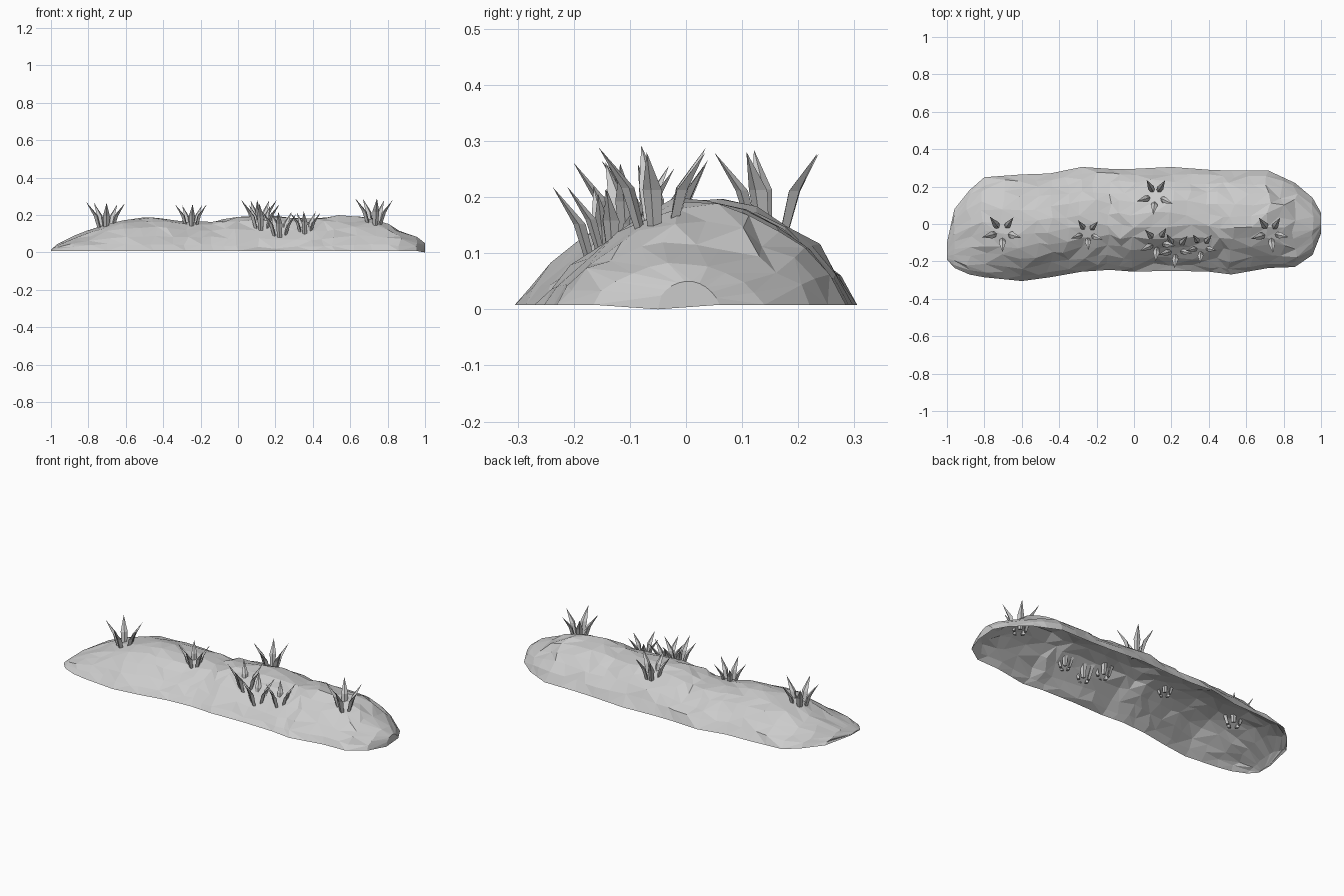
import bpy, bmesh, math, random
from mathutils import Vector

if "Cube" in bpy.data.objects:
    bpy.data.objects.remove(bpy.data.objects["Cube"])

random.seed(7)

# station along the mound: x, front edge y, back edge y, ridge height, front slope power
STATIONS = [
    (-1.0, -0.19, -0.10, 0.015, 0.8), (-0.96, -0.235, 0.08, 0.045, 0.8),
    (-0.88, -0.27, 0.18, 0.085, 0.8), (-0.8, -0.285, 0.25, 0.115, 0.85),
    (-0.6, -0.305, 0.265, 0.18, 0.95), (-0.45, -0.285, 0.27, 0.187, 1.0),
    (-0.28, -0.255, 0.305, 0.167, 0.95), (-0.13, -0.245, 0.295, 0.165, 1.0),
    (0.0, -0.255, 0.295, 0.195, 1.2), (0.2, -0.25, 0.305, 0.198, 1.45),
    (0.4, -0.255, 0.29, 0.18, 1.35), (0.52, -0.27, 0.285, 0.197, 1.2),
    (0.72, -0.235, 0.285, 0.185, 0.95), (0.86, -0.23, 0.22, 0.12, 0.8),
    (0.955, -0.165, 0.14, 0.082, 0.7), (1.0, -0.05, 0.06, 0.05, 0.6)]


def station(x):
    for a, b in zip(STATIONS, STATIONS[1:]):
        if x <= b[0]:
            t = (x - a[0]) / (b[0] - a[0])
            return [p + (q - p) * t for p, q in zip(a[1:], b[1:])]
    return STATIONS[-1][1:]


def section(x, t):
    """Point on the mound; t runs -1 (front edge) to 1 (back edge)."""
    y0, y1, h, front = station(x)
    y = (y0 + y1) / 2 + t * (y1 - y0) / 2
    power = front if t < 0 else 0.78
    return Vector((x, y, 0.008 + (h - 0.008) * max(0, 1 - t * t) ** power))


def height(x, y):
    y0, y1 = station(x)[:2]
    return section(x, (2 * y - y0 - y1) / (y1 - y0)).z


def finish(name, bm):
    mesh = bpy.data.meshes.new(name)
    bmesh.ops.recalc_face_normals(bm, faces=bm.faces)
    bm.to_mesh(mesh)
    bm.free()
    ob = bpy.data.objects.new(name, mesh)
    bpy.context.collection.objects.link(ob)
    return ob


# mound: faceted shell, open underneath
bm = bmesh.new()
xs = []
for a, b in zip(STATIONS, STATIONS[1:]):
    n = 2 if b[0] - a[0] > 0.11 else 1
    xs += [a[0] + (b[0] - a[0]) * i / n for i in range(n)]
xs.append(1.0)
ACROSS = 11
rows = []
for i, x in enumerate(xs):
    row = []
    for j in range(ACROSS + 1):
        t = math.sin((j / ACROSS - 0.5) * math.pi) * 0.5 + (j / ACROSS - 0.5)
        p = section(x, t)
        if 0 < i < len(xs) - 1 and 0 < j < ACROSS:
            k = 0.3 if i in (1, len(xs) - 2) else 1
            p += Vector((random.uniform(-.02, .02), random.uniform(-.012, .012),
                         random.uniform(-.007, .007))) * k
        row.append(bm.verts.new(p))
    rows.append(row)
for r, s in zip(rows, rows[1:]):
    for j in range(ACROSS):
        a, b, c, d = r[j], s[j], s[j + 1], r[j + 1]
        tris = random.choice([((a, b, c), (a, c, d)), ((a, b, d), (b, c, d))])
        for f in tris:
            bm.faces.new(f)
bm.faces.new(rows[0])
bm.faces.new(rows[-1])
rows[-1][0].co.z = 0.0
finish("mound", bm)


# grass tufts: five bent, diamond-section blades each
def blade(bm, base, angle, size):
    out = Vector((math.cos(angle), math.sin(angle), 0))
    side = Vector((-out.y, out.x, 0))
    up = Vector((0, 0, 1))
    rings = []
    for r, z, w, d in ((0.032, -0.025, 0.013, 0.009), (0.055, 0.055, 0.019, 0.012)):
        c = base + (out * r + up * z) * size
        rings.append([bm.verts.new(c + o * size) for o in
                      (side * w, out * d, -side * w, -out * d)])
    tip = bm.verts.new(base + (out * 0.108 + up * 0.128) * size)
    low, mid = rings
    for i in range(4):
        j = (i + 1) % 4
        bm.faces.new((low[i], low[j], mid[j], mid[i]))
        bm.faces.new((mid[i], mid[j], tip))
    bm.faces.new(low)


TUFTS = [(-0.705, -0.045, 1.0), (-0.25, -0.05, 0.85), (0.115, 0.15, 0.92),
         (0.125, -0.1, 0.9), (0.225, -0.14, 0.88), (0.36, -0.125, 0.82),
         (0.73, -0.05, 0.97)]
for n, (x, y, size) in enumerate(TUFTS):
    bm = bmesh.new()
    z = height(x, y) - 0.005
    for k in range(5):
        ang = math.radians(-90 + 72 * k + random.uniform(-8, 8))
        blade(bm, Vector((x, y, z)), ang, size * random.uniform(0.92, 1.06))
    finish(f"grass_tuft_{n + 1}", bm)
